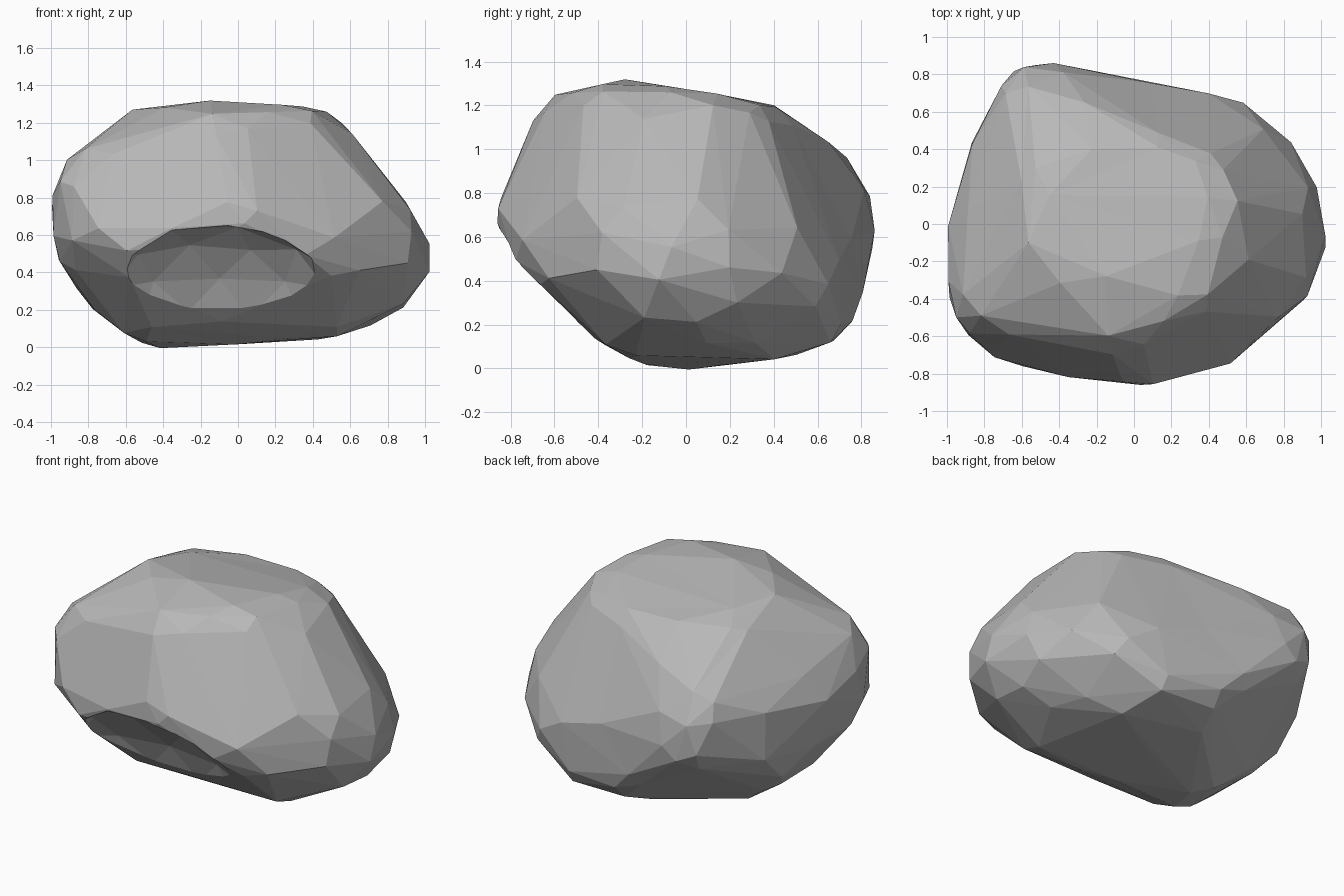
import bpy, bmesh, random
from mathutils import Vector, Matrix

if "Cube" in bpy.data.objects:
    bpy.data.objects.remove(bpy.data.objects["Cube"])
random.seed(4)
CENTRE = Vector((0, 0, .62))

# Outlines of the boulder along each axis
front_outline = [(-1, .7), (-.98, .9), (-.9, 1.04), (-.58, 1.27), (-.15, 1.32), (.44, 1.28),
                 (.57, 1.19), (.9, .77), (1.03, .55), (1.03, .42), (.93, .25), (.71, .12),
                 (.47, .05), (-.4, 0), (-.53, .03), (-.74, .17), (-.96, .45)]
side_outline = [(-.87, .69), (-.82, .95), (-.71, 1.19), (-.66, 1.24), (-.3, 1.32), (.2, 1.24),
                (.4, 1.2), (.69, 1.01), (.79, .9), (.88, .69), (.82, .3), (.7, .13),
                (.45, .05), (0, 0), (-.2, .02), (-.4, .13), (-.81, .53)]
top_outline = [(-1, -.3), (-.99, 0), (-.86, .45), (-.63, .87), (-.55, .88), (.47, .68),
               (.61, .63), (.84, .43), (.96, .23), (1.03, 0), (1.03, -.2), (.92, -.4),
               (.44, -.82), (.28, -.86), (0, -.87), (-.6, -.79), (-.89, -.64), (-.99, -.4)]

# Slanted faces that trim the corners: normal and distance from the origin
chamfers = [((-.75, .2, .65), 1.26), ((-.23, -.91, .34), 1.04), ((-.6, -.6, .53), 1.36),
            ((-.3, -.35, .89), 1.36), ((.37, -.81, .45), 1.06), ((.7, -.35, .62), 1.2),
            ((.7, .5, .5), 1.06), ((.3, .85, .43), .925), ((-.2, .45, .87), 1.28),
            ((-.5, -.5, -.7), .355), ((.55, .4, -.73), .38), ((-.4, .5, -.75), .25),
            ((.5, -.55, -.67), .39)]


def outline_planes(points, a, b):
    """Planes through the edges of an outline drawn on axes a and b."""
    planes = []
    for p, q in zip(points, points[1:] + points[:1]):
        normal = Vector((0, 0, 0))
        normal[a], normal[b] = q[1] - p[1], p[0] - q[0]
        normal.normalize()
        start = Vector((0, 0, 0))
        start[a], start[b] = p
        dist = normal.dot(start - CENTRE)
        planes.append((normal, dist) if dist > 0 else (-normal, -dist))
    return planes


planes = (outline_planes(front_outline, 0, 2) + outline_planes(side_outline, 1, 2)
          + outline_planes(top_outline, 0, 1))
planes += [(Vector(n), d - Vector(n).dot(CENTRE)) for n, d in chamfers]


def reach(direction):
    """Distance from the centre to the nearest trimming plane."""
    return 1 / max(n.dot(direction) / d for n, d in planes)


def make_ball(name, detail):
    bm = bmesh.new()
    bmesh.ops.create_icosphere(bm, subdivisions=detail, radius=1)
    mesh = bpy.data.meshes.new(name)
    obj = bpy.data.objects.new(name, mesh)
    bpy.context.collection.objects.link(obj)
    return obj, bm


stone = bpy.data.materials.new("grey_stone")
stone.use_nodes = True
GREY = (.48, .48, .48, 1)
stone.diffuse_color = GREY
stone.node_tree.nodes["Principled BSDF"].inputs["Base Color"].default_value = GREY

# Boulder body, with worn edges
boulder, bm = make_ball("boulder", 5)
for v in bm.verts:
    direction = v.co.normalized()
    v.co = CENTRE + direction * reach(direction) * random.uniform(1.0, 1.016)
for _ in range(4):
    bmesh.ops.smooth_vert(bm, verts=bm.verts, factor=.5, use_axis_x=True,
                          use_axis_y=True, use_axis_z=True)
ground = min(v.co.z for v in bm.verts)
bmesh.ops.translate(bm, verts=bm.verts, vec=(0, 0, -ground))
bm.to_mesh(boulder.data)
bm.free()
boulder.data.materials.append(stone)

# Hollow under the front lip
cutter, bm = make_ball("hollow_cutter", 2)
bm.transform(Matrix.Translation((-.1, -.69, .29)) @ Matrix.Rotation(.5, 4, "X")
             @ Matrix.Diagonal((.6, .16, .42, 1)))
bm.to_mesh(cutter.data)
bm.free()
cutter.data.materials.append(stone)
cutter.hide_render = True
cutter.hide_viewport = True

# Broad irregular facets
facets = boulder.modifiers.new("facets", "DECIMATE")
facets.ratio = .04
hollow = boulder.modifiers.new("hollow", "BOOLEAN")
hollow.operation = "DIFFERENCE"
hollow.solver = "EXACT"
hollow.object = cutter
